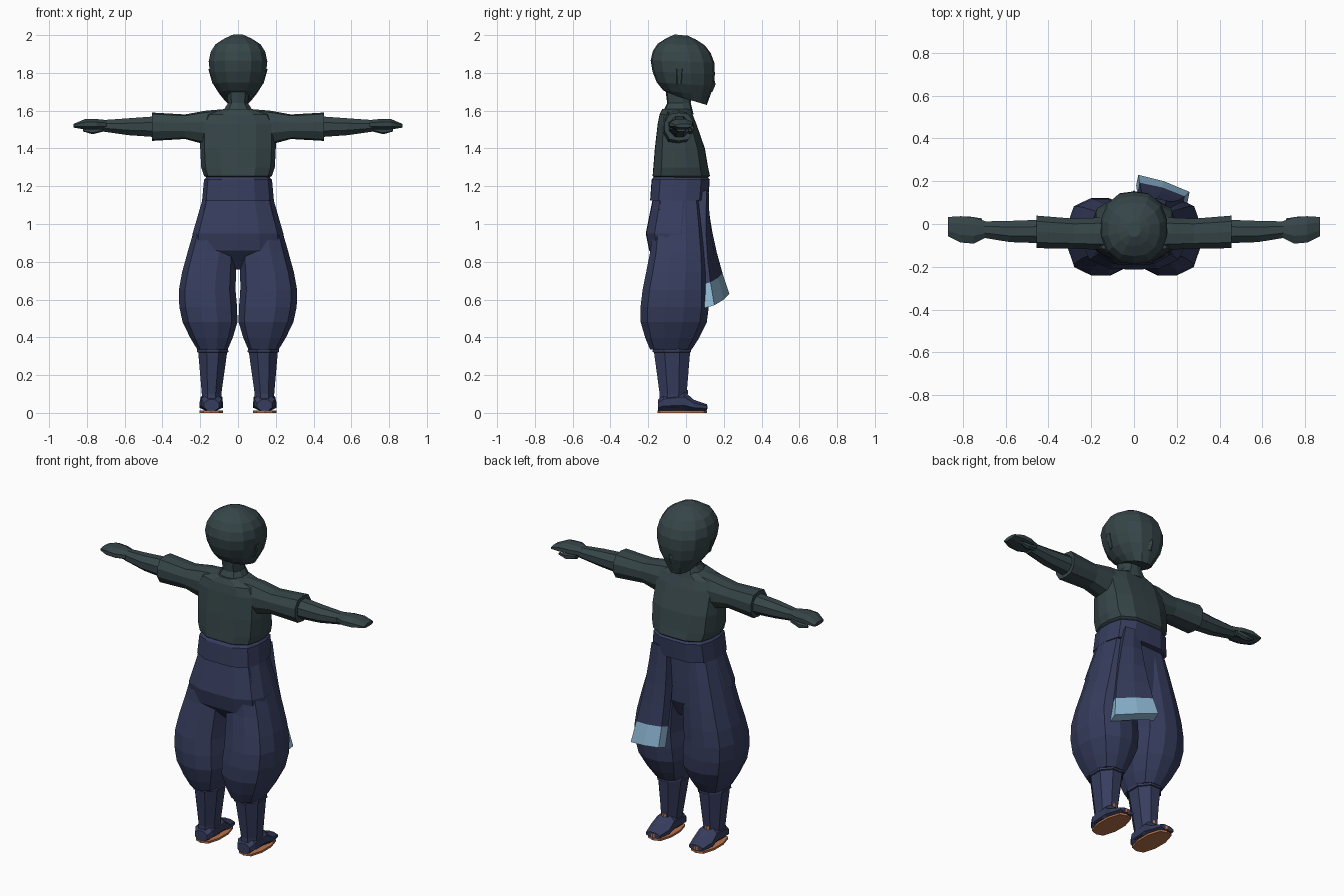
import bpy, bmesh, math
from collections import namedtuple
from mathutils import Vector

default_cube = bpy.data.objects.get("Cube")
if default_cube:
    bpy.data.objects.remove(default_cube, do_unlink=True)

# A cross-section: position on the axis, half width, low and high side, middle of the width
Ring = namedtuple("Ring", "at half low high middle", defaults=[0])


def material(name, red, green, blue):
    mat = bpy.data.materials.new(name)
    mat.use_nodes = True
    mat.diffuse_color = (red, green, blue, 1)
    shader = mat.node_tree.nodes["Principled BSDF"]
    shader.inputs["Base Color"].default_value = mat.diffuse_color
    return mat


slate = material("dark slate", red=.037, green=.06, blue=.065)
navy = material("navy cloth", red=.037, green=.046, blue=.11)
pale = material("pale blue", red=.27, green=.48, blue=.66)
orange = material("orange sole", red=.48, green=.17, blue=.07)


def finish(name, mesh, materials, mirror=False):
    bmesh.ops.recalc_face_normals(mesh, faces=mesh.faces)
    data = bpy.data.meshes.new(name)
    mesh.to_mesh(data)
    mesh.free()
    for mat in materials:
        data.materials.append(mat)
    part = bpy.data.objects.new(name, data)
    bpy.context.collection.objects.link(part)
    if mirror:
        part.modifiers.new("mirror", "MIRROR")


def add_curved_rings(rings):
    """Insert a ring halfway along a smooth curve through each neighbouring pair."""
    result = [rings[0]]
    last = len(rings) - 1
    for i in range(last):
        before, start = rings[max(i - 1, 0)], rings[i]
        end, after = rings[i + 1], rings[min(i + 2, last)]
        halfway = [(9 * (b + c) - a - d) / 16 for a, b, c, d in zip(before, start, end, after)]
        result += [Ring(*halfway), end]
    return result


def loft(name, mat, rings, axis="z", sides=10, power=2.6, mirror=False, curved=False, tilt=0):
    """Skin rounded-square rings along an axis; tilt lifts the low side of the first rings."""
    mesh = bmesh.new()
    if curved:
        rings = add_curved_rings(rings)
    loops = []
    for index, ring in enumerate(rings):
        loop = []
        for side in range(sides):
            angle = math.tau * (side + .5) / sides
            u, v = math.cos(angle), math.sin(angle)
            radius = (abs(u) ** power + abs(v) ** power) ** (-1 / power)
            u, v = (max(-1, min(1, value * radius * 1.03)) for value in (u, v))
            a = ring.middle + u * ring.half
            b = (ring.low + ring.high) / 2 + v * (ring.high - ring.low) / 2
            along = ring.at - v * tilt / (index + 1)
            place = {"x": (along, a, b), "y": (a, along, b), "z": (a, b, along)}
            loop.append(mesh.verts.new(place[axis]))
        loops.append(loop)
    for lower, upper in zip(loops, loops[1:]):
        for side in range(sides):
            following = (side + 1) % sides
            mesh.faces.new((lower[side], lower[following], upper[following], upper[side]))
    mesh.faces.new(loops[0])
    mesh.faces.new(loops[-1])
    finish(name, mesh, [mat], mirror)


# Head and neck
loft("head", slate, [
    Ring(at=1.66, half=.07, low=-.09, high=.11),
    Ring(at=1.74, half=.13, low=-.155, high=.145),
    Ring(at=1.86, half=.155, low=-.187, high=.15),
    Ring(at=1.95, half=.12, low=-.15, high=.1),
    Ring(at=2, half=.03, low=-.06, high=.01),
], sides=14, power=2.15, curved=True, tilt=.03)
loft("nose", slate, [
    Ring(at=1.7, half=.02, low=.1, high=.14),
    Ring(at=1.74, half=.016, low=.1, high=.157),
    Ring(at=1.8, half=.008, low=.1, high=.14),
], sides=6)
loft("ear", slate, [
    Ring(at=1.74, half=.01, low=-.05, high=-.02, middle=.125),
    Ring(at=1.82, half=.02, low=-.06, high=-.01, middle=.138),
], sides=6, mirror=True)
loft("neck", slate, [
    Ring(at=1.58, half=.09, low=-.13, high=.04),
    Ring(at=1.64, half=.053, low=-.1, high=.025),
    Ring(at=1.72, half=.06, low=-.11, high=.03),
])

# Shirt body with a tucked hem
loft("shirt", slate, [
    Ring(at=1.245, half=.165, low=-.165, high=.115),
    Ring(at=1.255, half=.18, low=-.177, high=.127),
    Ring(at=1.3, half=.195, low=-.173, high=.117),
    Ring(at=1.4, half=.2, low=-.165, high=.1),
    Ring(at=1.53, half=.2, low=-.15, high=.055),
    Ring(at=1.58, half=.17, low=-.14, high=.035),
    Ring(at=1.61, half=.07, low=-.125, high=.025),
], sides=14, power=2.8)

# Arms
loft("sleeve", slate, [
    Ring(at=.05, half=.075, low=1.42, high=1.61, middle=-.05),
    Ring(at=.17, half=.075, low=1.42, high=1.6, middle=-.045),
    Ring(at=.28, half=.07, low=1.45, high=1.58, middle=-.045),
    Ring(at=.455, half=.076, low=1.44, high=1.59, middle=-.037),
], axis="x", mirror=True)
loft("forearm", slate, [
    Ring(at=.44, half=.055, low=1.46, high=1.57, middle=-.035),
    Ring(at=.58, half=.05, low=1.47, high=1.56, middle=-.035),
    Ring(at=.72, half=.037, low=1.49, high=1.55, middle=-.025),
], axis="x", sides=8, mirror=True)
loft("hand", slate, [
    Ring(at=.69, half=.037, low=1.5, high=1.55, middle=-.025),
    Ring(at=.75, half=.062, low=1.5, high=1.556, middle=-.03),
    Ring(at=.81, half=.062, low=1.5, high=1.556, middle=-.025),
    Ring(at=.87, half=.045, low=1.51, high=1.53, middle=-.012),
], axis="x", sides=8, mirror=True)
loft("thumb", slate, [
    Ring(at=.71, half=.017, low=1.49, high=1.52, middle=.01),
    Ring(at=.77, half=.016, low=1.475, high=1.51, middle=.02),
    Ring(at=.82, half=.008, low=1.49, high=1.505, middle=.022),
], axis="x", sides=6, mirror=True)

# Waist sash
loft("sash", navy, [
    Ring(at=1.125, half=.19, low=-.19, high=.117),
    Ring(at=1.235, half=.18, low=-.182, high=.126),
    Ring(at=1.25, half=.165, low=-.17, high=.11),
], sides=14, power=2.8)

# Baggy trousers
loft("trouser_hips", navy, [
    Ring(at=.76, half=.06, low=-.1, high=.04),
    Ring(at=.86, half=.24, low=-.195, high=.09),
    Ring(at=.95, half=.24, low=-.213, high=.09),
    Ring(at=1.14, half=.185, low=-.175, high=.085),
], sides=14)
loft("trouser_leg", navy, [
    Ring(at=.335, half=.08, low=-.19, high=.03, middle=.135),
    Ring(at=.48, half=.145, low=-.24, high=.11, middle=.148),
    Ring(at=.65, half=.15, low=-.23, high=.12, middle=.163),
    Ring(at=.85, half=.13, low=-.19, high=.11, middle=.137),
    Ring(at=1.13, half=.09, low=-.16, high=.08, middle=.095),
], sides=12, mirror=True, curved=True)

# Boots
loft("boot_shaft", navy, [
    Ring(at=.03, half=.052, low=-.145, high=0, middle=.14),
    Ring(at=.1, half=.052, low=-.14, high=.004, middle=.14),
    Ring(at=.32, half=.077, low=-.17, high=.022, middle=.134),
    Ring(at=.322, half=.084, low=-.178, high=.028, middle=.134),
    Ring(at=.34, half=.082, low=-.176, high=.026, middle=.134),
], sides=8, mirror=True)
loft("boot_foot", navy, [
    Ring(at=-.148, half=.04, low=.01, high=.07, middle=.14),
    Ring(at=-.12, half=.055, low=.01, high=.1, middle=.14),
    Ring(at=-.01, half=.057, low=.01, high=.115, middle=.14),
    Ring(at=.04, half=.062, low=.01, high=.07, middle=.142),
    Ring(at=.11, half=.045, low=.014, high=.046, middle=.142),
], axis="y", sides=8, power=3, mirror=True)
loft("sole", orange, [
    Ring(at=height, half=.062, low=-.15, high=.11, middle=.142) for height in (0, .012)
], mirror=True)
for name, height, front in (("boot_strap", .1, .01), ("toe_tip", .02, .115)):
    loft(name, orange, [
        Ring(at=height + rise, half=.013, low=front - .02, high=front, middle=.142)
        for rise in (0, .02)
    ], sides=6, mirror=True)

# Hanging sash tail: a creased strip that widens and swings out, pale at its end
mesh = bmesh.new()
thickness = Vector((-.01, -.05, -.015))
steps = 5
strips = []
for step in range(steps + 1):
    t = step / steps
    outer = [Vector((.1 + .04 * t + side * (.05 + .07 * t),
                     .12 + .08 * t * t - .04 * t * side - .01 * abs(side),
                     1.18 - .58 * t - .03 * t * side)) for side in (-1, 0, 1)]
    inner = [point + thickness for point in reversed(outer)]
    strips.append([mesh.verts.new(point) for point in outer + inner])
for step, (upper, lower) in enumerate(zip(strips, strips[1:])):
    for i in range(len(upper)):
        face = mesh.faces.new((upper[i - 1], upper[i], lower[i], lower[i - 1]))
        face.material_index = int(step == steps - 1)
mesh.faces.new(strips[0])
mesh.faces.new(strips[-1]).material_index = 1
finish("sash_tail", mesh, [navy, pale])
